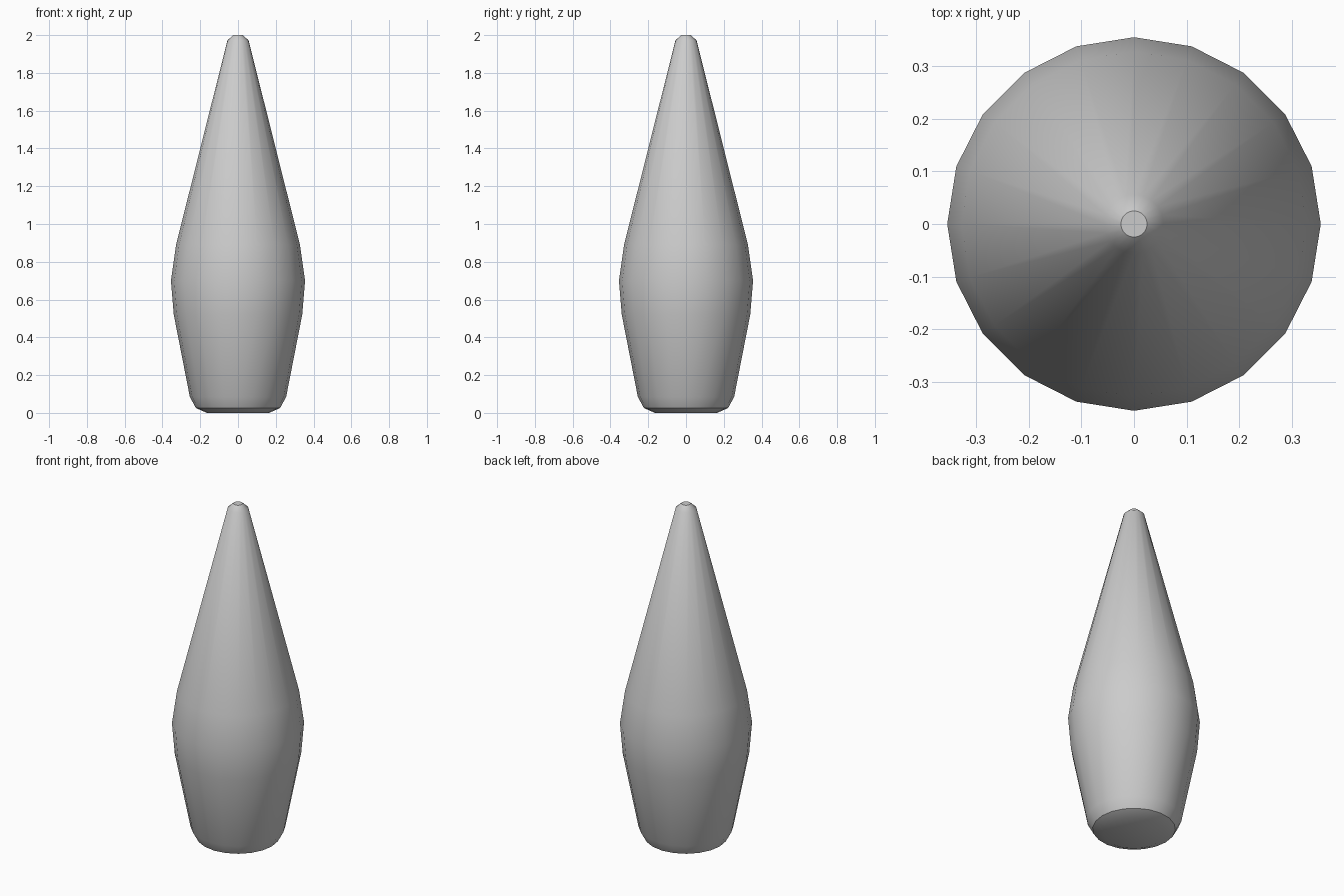
import bpy, bmesh, math

if "Cube" in bpy.data.objects:
    bpy.data.objects.remove(bpy.data.objects["Cube"])

SIDES = 20
# Outline of the turned body: (radius, height)
PROFILE = [(0.165, 0.0), (0.223, 0.026), (0.255, 0.085), (0.34, 0.52),
           (0.355, 0.70), (0.328, 0.89), (0.056, 1.972), (0.025, 2.0)]

# Tapered body, one ring of vertices per profile point
bm = bmesh.new()
rings = []
for r, z in PROFILE:
    rings.append([bm.verts.new((r * math.cos(2 * math.pi * i / SIDES),
                                r * math.sin(2 * math.pi * i / SIDES), z))
                  for i in range(SIDES)])
for low, high in zip(rings, rings[1:]):
    for i in range(SIDES):
        j = (i + 1) % SIDES
        bm.faces.new((low[i], low[j], high[j], high[i]))

# Flat caps at the base and tip
bm.faces.new(rings[0][::-1])
bm.faces.new(rings[-1])

mesh = bpy.data.meshes.new("tapered_body")
bm.to_mesh(mesh)
bm.free()
body = bpy.data.objects.new("tapered_body", mesh)
bpy.context.collection.objects.link(body)

# Smooth sides with sharp base and tip edges
bpy.context.view_layer.objects.active = body
body.select_set(True)
bpy.ops.object.shade_smooth_by_angle(angle=math.radians(35))
